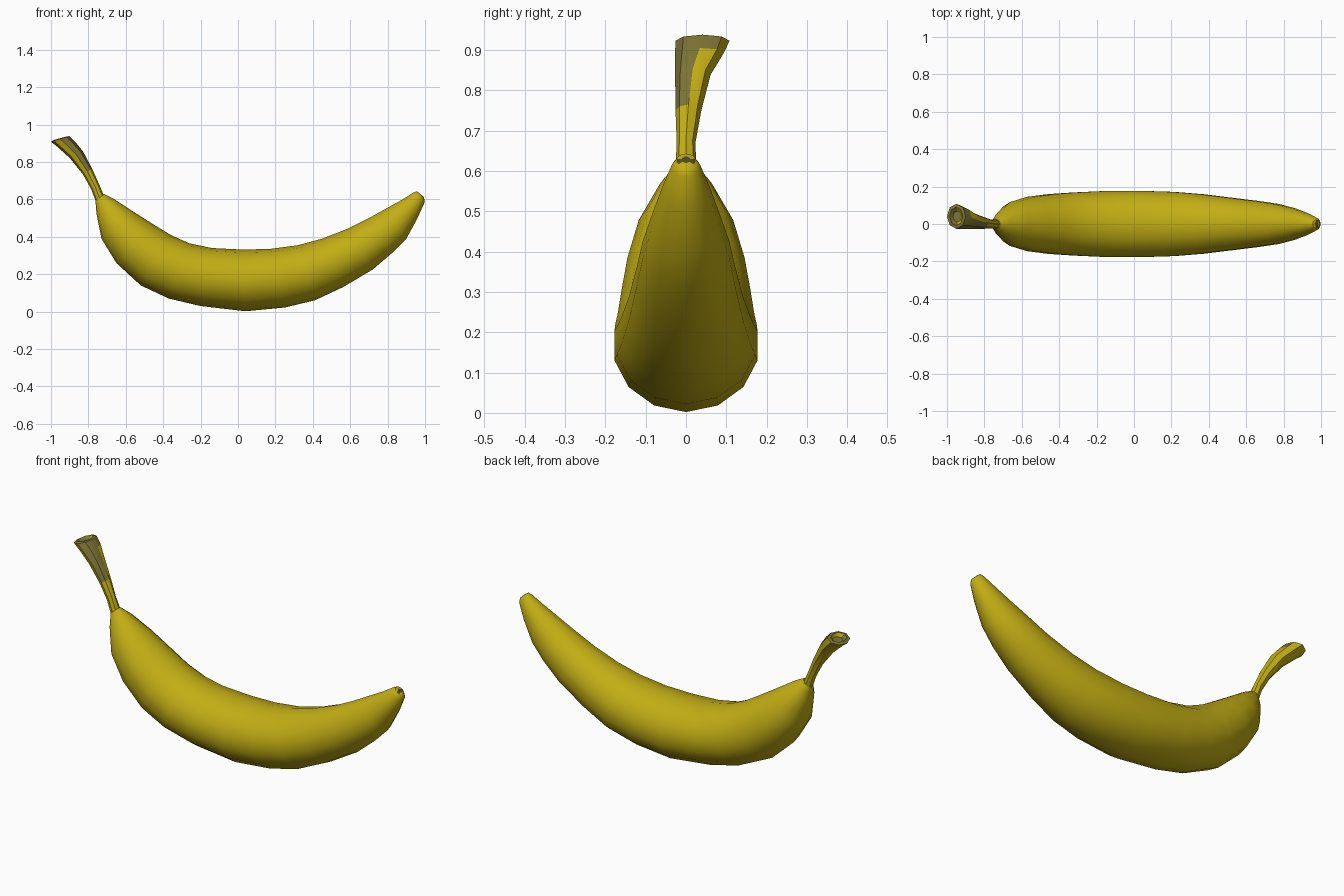
import bpy, bmesh, math
from mathutils import Vector

if "Cube" in bpy.data.objects:
    bpy.data.objects.remove(bpy.data.objects["Cube"])


def material(name, rgb):
    m = bpy.data.materials.new(name)
    m.diffuse_color = (*rgb, 1)
    m.use_nodes = True
    m.node_tree.nodes["Principled BSDF"].inputs["Base Color"].default_value = m.diffuse_color
    return m


MATS = [material("banana yellow", (0.54, 0.42, 0.007)),
        material("dull olive", (0.20, 0.17, 0.035)),
        material("tip brown", (0.09, 0.07, 0.015))]


def sweep(name, sections, sides, rule, angle):
    """Loft ellipses: (outer x, outer z, inner x, inner z, half width, y centre)."""
    bm = bmesh.new()
    rings = []
    for ox, oz, ix, iz, w, cy in sections:
        c = Vector(((ox + ix) / 2, cy, (oz + iz) / 2))
        a = Vector(((ix - ox) / 2, 0, (iz - oz) / 2))
        rings.append([bm.verts.new(c - a * math.cos(t) + Vector((0, w * math.sin(t), 0)))
                      for t in (2 * math.pi * k / sides for k in range(sides))])
    for r, s in zip(rings, rings[1:]):
        for k in range(sides):
            j = (k + 1) % sides
            bm.faces.new((r[k], r[j], s[j], s[k]))
    bm.faces.new(rings[0])
    bm.faces.new(rings[-1])
    bmesh.ops.recalc_face_normals(bm, faces=bm.faces)
    for f in bm.faces:
        f.material_index = rule(f)
    me = bpy.data.meshes.new(name)
    bm.to_mesh(me)
    bm.free()
    for m in MATS:
        me.materials.append(m)
    ob = bpy.data.objects.new(name, me)
    bpy.context.collection.objects.link(ob)
    bpy.context.view_layer.objects.active = ob
    ob.select_set(True)
    bpy.ops.object.shade_smooth_by_angle(angle=math.radians(angle))
    ob.select_set(False)
    return ob


# Curved fruit body, from the neck to the blossom end
body = [(-.762, .59, -.715, .628, .026, 0), (-.756, .52, -.66, .60, .066, 0),
        (-.73, .39, -.56, .535, .12, 0), (-.65, .26, -.45, .465, .149, 0),
        (-.52, .14, -.36, .41, .164, 0), (-.37, .07, -.26, .365, .173, 0),
        (-.20, .03, -.14, .34, .18, 0), (.04, .002, .02, .332, .182, 0),
        (.25, .022, .17, .335, .176, 0), (.41, .06, .32, .355, .163, 0),
        (.56, .13, .45, .39, .145, 0), (.72, .225, .59, .445, .126, 0),
        (.82, .31, .70, .50, .11, 0), (.90, .39, .79, .55, .088, 0),
        (.96, .50, .88, .60, .06, 0), (.998, .585, .935, .635, .036, 0),
        (.995, .61, .955, .643, .024, 0), (.985, .62, .967, .636, .011, 0)]


def body_rule(f):
    c = f.calc_center_median()
    return 2 if c.x > .974 and c.z > .622 else 0


sweep("fruit_body", body, 14, body_rule, 50)

# Flared stem with a hollowed cut end
stem = [(-.757, .58, -.715, .615, .027, 0), (-.785, .655, -.742, .68, .023, 0),
        (-.83, .735, -.78, .765, .032, .006), (-.90, .822, -.828, .855, .044, .017),
        (-.97, .885, -.868, .905, .061, .034), (-1.0, .908, -.90, .938, .067, .041),
        (-.985, .918, -.915, .937, .05, .041), (-.968, .905, -.92, .918, .03, .04)]


def stem_rule(f):
    c, n = f.calc_center_median(), f.normal
    if c.z > .9 and n.z > .6:          # cut end
        return 1
    # weathered strip on the front inner side
    return 1 if c.z > .76 and n.y < -.15 and n.x > .1 else 0


sweep("stem", stem, 8, stem_rule, 40)
